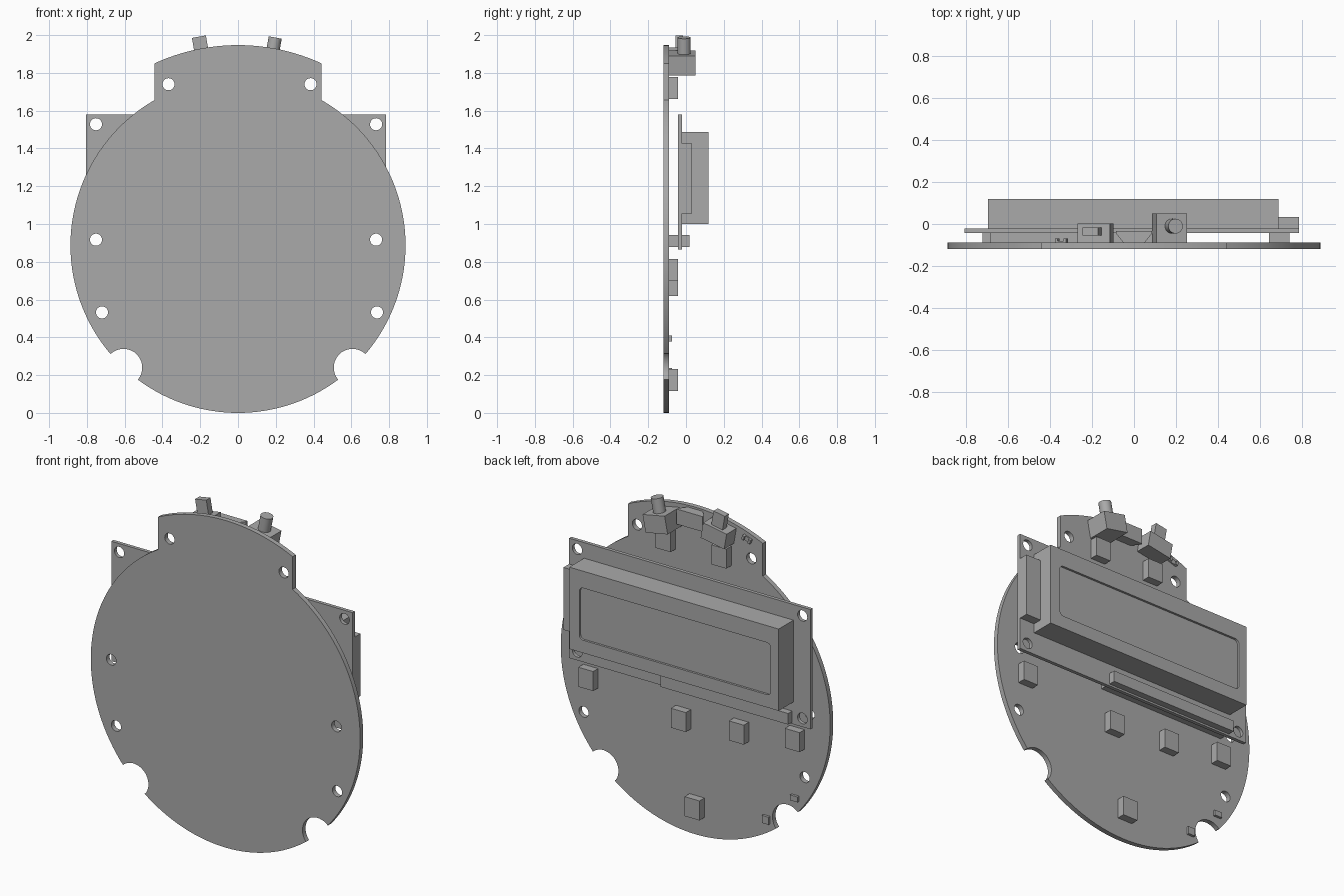
import bpy
import bmesh
from math import cos, sin, radians
from mathutils import Matrix, Vector

cube = bpy.data.objects.get("Cube")
if cube:
    bpy.data.objects.remove(cube, do_unlink=True)

grey = bpy.data.materials.new("plain grey")
grey.use_nodes = True
grey.diffuse_color = (0.4, 0.4, 0.4, 1)
grey.node_tree.nodes["Principled BSDF"].inputs["Base Color"].default_value = grey.diffuse_color


def finish(name, mesh, smooth=False):
    mesh.materials.clear()
    mesh.materials.append(grey)
    ob = bpy.data.objects.new(name, mesh)
    bpy.context.collection.objects.link(ob)
    if smooth:
        bpy.ops.object.select_all(action='DESELECT')
        ob.select_set(True)
        bpy.context.view_layer.objects.active = ob
        bpy.ops.object.shade_smooth_by_angle(angle=radians(30))
    return ob


def arc(cx, cz, r, a0, a1, n):
    """Points on an arc in the x-z plane, angles in degrees."""
    angles = [radians(a0 + (a1 - a0) * i / n) for i in range(n + 1)]
    return [(cx + r * cos(a), cz + r * sin(a)) for a in angles]


def ring(cx, cz, r=0.032):
    return arc(cx, cz, r, 0, 360, 32)[:-1]


def plate(name, loops, y0, y1, smooth=True):
    """Flat sheet facing y: first loop is the outline, the others are holes."""
    curve = bpy.data.curves.new(name, 'CURVE')
    curve.dimensions = '2D'
    curve.fill_mode = 'BOTH'
    curve.extrude = (y1 - y0) / 2
    for loop in loops:
        spline = curve.splines.new('POLY')
        spline.points.add(len(loop) - 1)
        for point, (x, z) in zip(spline.points, loop):
            point.co = (x, z, 0, 1)
        spline.use_cyclic_u = True
    temp = bpy.data.objects.new(name, curve)
    mesh = bpy.data.meshes.new_from_object(temp)
    bpy.data.objects.remove(temp)
    bpy.data.curves.remove(curve)
    mesh.transform(Matrix.Translation((0, (y0 + y1) / 2, 0)) @ Matrix.Rotation(radians(90), 4, 'X'))
    bm = bmesh.new()
    bm.from_mesh(mesh)
    bmesh.ops.remove_doubles(bm, verts=bm.verts, dist=1e-5)
    bmesh.ops.recalc_face_normals(bm, faces=bm.faces)
    bm.to_mesh(mesh)
    bm.free()
    return finish(name, mesh, smooth)


def rect(x0, x1, z0, z1):
    return [(x0, z0), (x1, z0), (x1, z1), (x0, z1)]


def box(name, x, z, w, h, y0, y1, lean=0):
    """Box centred on (x, z); positive lean tips its top towards +x."""
    bm = bmesh.new()
    bmesh.ops.create_cube(bm, size=1)
    bm.transform(Matrix.Translation((x, (y0 + y1) / 2, z))
                 @ Matrix.Rotation(radians(lean), 4, 'Y')
                 @ Matrix.Diagonal((w, y1 - y0, h, 1)))
    mesh = bpy.data.meshes.new(name)
    bm.to_mesh(mesh)
    bm.free()
    return finish(name, mesh)


FRONT, BACK = -0.118, -0.089      # main board faces
R, CZ = 0.887, 0.887              # main board disc

# Main board: disc with two bites and a raised top tab
half = (arc(0, CZ, R, -90, -53.1, 16)
        + arc(0.606, 0.24, 0.099, 220, 47.4, 20)
        + arc(0, CZ, R, -40.3, 60.04, 44)
        + arc(0, CZ, 1.06, 65.3, 90, 12))
outline = half + [(-x, z) for x, z in half[-2:0:-1]]
board_holes = [(-0.368, 1.74), (0.384, 1.74), (-0.752, 0.917),
               (0.731, 0.917), (-0.72, 0.532), (0.736, 0.532)]
plate("main_board", [outline] + [ring(x, z) for x, z in board_holes], FRONT, BACK)

# Display board with corner holes
corners = [(x, z) for x in (-0.752, 0.731) for z in (0.917, 1.528)]
plate("display_board", [rect(-0.805, 0.784, 0.866, 1.579)] + [ring(x, z) for x, z in corners],
      -0.042, -0.021)

# Display housing with a shallow rounded window
box("display_housing", -0.0035, 1.2425, 1.379, 0.487, -0.021, 0.105)
rad = 0.025
window = []
for cx, cz, a in ((0.62 - rad, 1.385 - rad, 0), (-0.64 + rad, 1.385 - rad, 90),
                  (-0.64 + rad, 1.075 + rad, 180), (0.62 - rad, 1.075 + rad, 270)):
    window += arc(cx, cz, rad, a, a + 90, 6)
plate("display_bezel", [rect(-0.693, 0.686, 0.999, 1.486), window], 0.105, 0.118)
box("backlight_block", 0.735, 1.24, 0.098, 0.371, -0.021, 0.033)

# Pin header joining the two boards
box("header_socket", -0.265, 0.91, 0.84, 0.066, BACK, -0.042)
box("header_top", -0.265, 0.91, 0.84, 0.066, -0.021, 0.018)

# Rectangular components on the back
for i, (x, z) in enumerate([(0.69, 0.757), (0.08, 0.676), (-0.302, 0.703),
                            (-0.67, 0.757), (-0.01, 0.174), (0.18, 1.72), (-0.187, 1.72)]):
    box(f"component_{i + 1}", x, z, 0.098, 0.116, BACK, -0.042)

# Tiny components
box("small_chip_upper", -0.658, 0.394, 0.05, 0.032, BACK, -0.074)
box("small_chip_lower", -0.47, 0.216, 0.045, 0.045, BACK, -0.074)
box("indicator_base", -0.345, 1.852, 0.056, 0.026, BACK, -0.081, -19)
for s in (-1, 1):
    box("indicator_end", -0.345 + s * 0.02, 1.852 + s * 0.007, 0.014, 0.026, -0.081, -0.07, -19)

# Jack with its round barrel, leaning outwards
box("jack_body", 0.169, 1.852, 0.148, 0.105, BACK, 0.049, 11)
bm = bmesh.new()
bmesh.ops.create_cone(bm, cap_ends=True, segments=32, radius1=0.035, radius2=0.035, depth=0.1)
bm.transform(Matrix.Translation((0.188, -0.01, 1.938)) @ Matrix.Rotation(radians(11), 4, 'Y'))
barrel = bpy.data.meshes.new("jack_barrel")
bm.to_mesh(barrel)
bm.free()
finish("jack_barrel", barrel, True)

# Slide switch with lever, leaning the other way
box("switch_body", -0.184, 1.86, 0.157, 0.095, BACK, 0.003, -10)
box("switch_lever", -0.198, 1.94, 0.075, 0.105, -0.055, -0.016, -10)

# Small socket between them, wider away from the board
bm = bmesh.new()
profile = [(-0.05, BACK), (0.05, BACK), (0.085, -0.045), (0.085, -0.033),
           (-0.085, -0.033), (-0.085, -0.045)]
face = bm.faces.new([bm.verts.new((x, y, 1.845)) for x, y in profile])
new = bmesh.ops.extrude_face_region(bm, geom=[face])
bmesh.ops.translate(bm, vec=Vector((0, 0, 0.09)),
                    verts=[g for g in new["geom"] if isinstance(g, bmesh.types.BMVert)])
bmesh.ops.recalc_face_normals(bm, faces=bm.faces)
socket = bpy.data.meshes.new("data_socket")
bm.to_mesh(socket)
bm.free()
finish("data_socket", socket)
